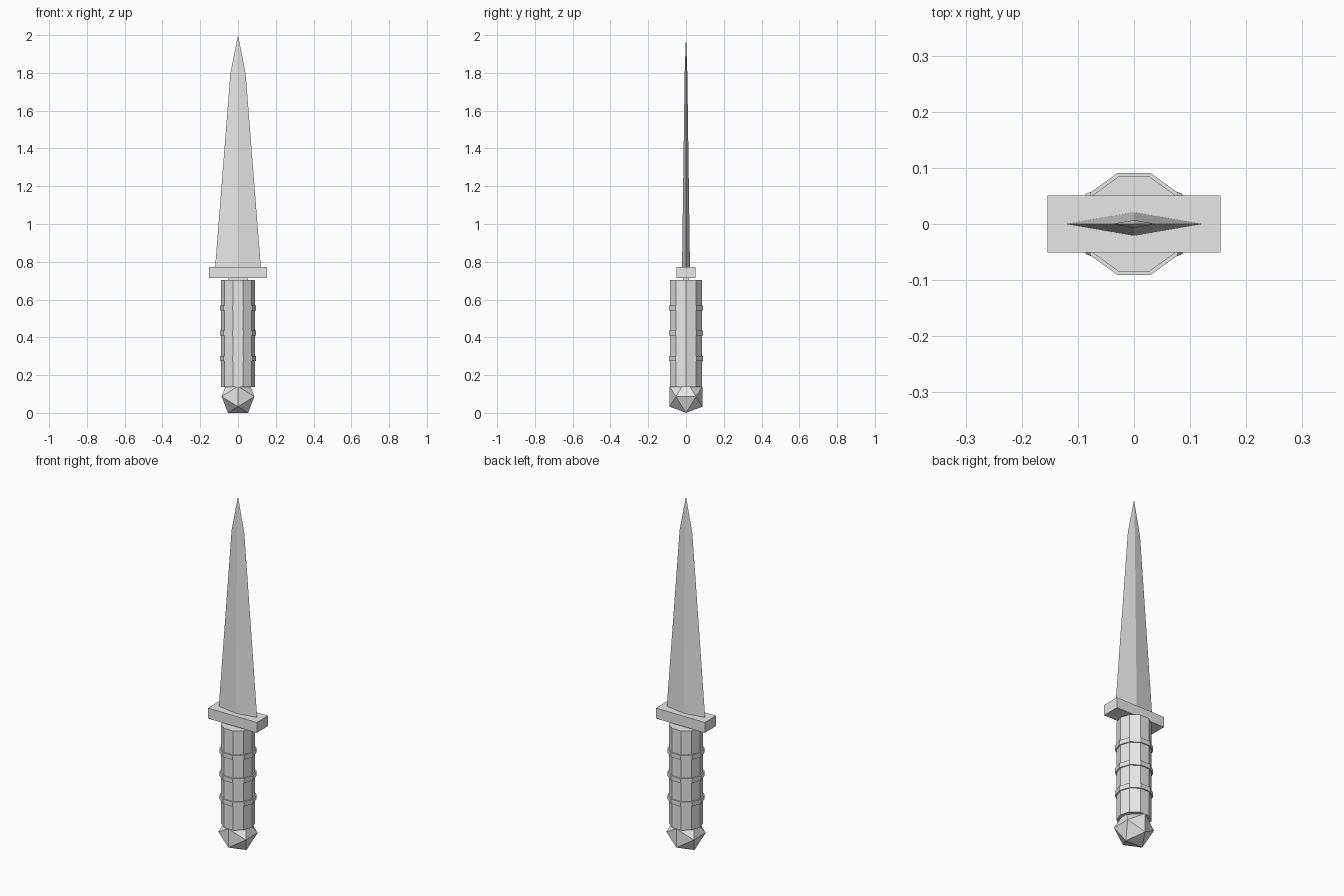
import bpy
import bmesh
import math
from mathutils import Matrix

cube = bpy.data.objects.get("Cube")
if cube:
    bpy.data.objects.remove(cube, do_unlink=True)

COLOUR = (0.8, 0.8, 0.8, 1.0)
grey = bpy.data.materials.new("plain grey")
grey.use_nodes = True
grey.diffuse_color = COLOUR
grey.node_tree.nodes["Principled BSDF"].inputs["Base Color"].default_value = COLOUR


def finish(name, bm):
    """Turn a bmesh into a flat-shaded grey object."""
    bmesh.ops.recalc_face_normals(bm, faces=bm.faces)
    mesh = bpy.data.meshes.new(name)
    bm.to_mesh(mesh)
    bm.free()
    mesh.materials.append(grey)
    obj = bpy.data.objects.new(name, mesh)
    bpy.context.collection.objects.link(obj)
    return obj


def box(name, half_x, half_y, bottom, top):
    bm = bmesh.new()
    bmesh.ops.create_cube(bm, size=1)
    bmesh.ops.scale(bm, vec=(2 * half_x, 2 * half_y, top - bottom), verts=bm.verts)
    bmesh.ops.translate(bm, vec=(0, 0, (bottom + top) / 2), verts=bm.verts)
    return finish(name, bm)


def decagon_prism(name, radius, bottom, top):
    """Ten-sided column with corners on the x axis and flats facing y."""
    bm = bmesh.new()
    corners = [bm.verts.new((radius * math.cos(i * math.tau / 10),
                             radius * math.sin(i * math.tau / 10), bottom))
               for i in range(10)]
    base = bm.faces.new(corners)
    top_part = bmesh.ops.extrude_face_region(bm, geom=[base], use_keep_orig=True)["geom"]
    moved = [g for g in top_part if isinstance(g, bmesh.types.BMVert)]
    bmesh.ops.translate(bm, vec=(0, 0, top - bottom), verts=moved)
    return finish(name, bm)


# Pommel: icosahedron resting on one edge
SHORT = 0.0535
LONG = SHORT * (1 + math.sqrt(5)) / 2
bm = bmesh.new()
for s in (-SHORT, SHORT):
    for t in (-LONG, LONG):
        for corner in ((s, 0, t), (0, t, s), (t, s, 0)):
            bm.verts.new(corner)
bmesh.ops.convex_hull(bm, input=bm.verts)
bmesh.ops.transform(bm, matrix=Matrix.Translation((0, 0, LONG)), verts=bm.verts)
finish("pommel", bm)

# Grip with three raised bands
decagon_prism("grip", 0.089, 0.138, 0.704)
for i, middle in enumerate((0.289, 0.422, 0.555)):
    decagon_prism(f"grip_band_{i + 1}", 0.0955, middle - 0.013, middle + 0.013)

# Guard, with a slim tang joining it to the grip
box("tang", 0.05, 0.015, 0.69, 0.73)
box("guard", 0.154, 0.051, 0.714, 0.773)

# Blade: diamond sections tapering to a point
bm = bmesh.new()
rings = []
for half_x, half_y, z in ((0.121, 0.021, 0.77), (0.04, 0.007, 1.80)):
    rings.append([bm.verts.new(p) for p in
                  ((half_x, 0, z), (0, half_y, z), (-half_x, 0, z), (0, -half_y, z))])
tip = bm.verts.new((0, 0, 2))
low, high = rings
bm.faces.new(low)
for i in range(4):
    j = (i + 1) % 4
    bm.faces.new((low[i], low[j], high[j], high[i]))
    bm.faces.new((high[i], high[j], tip))
finish("blade", bm)
